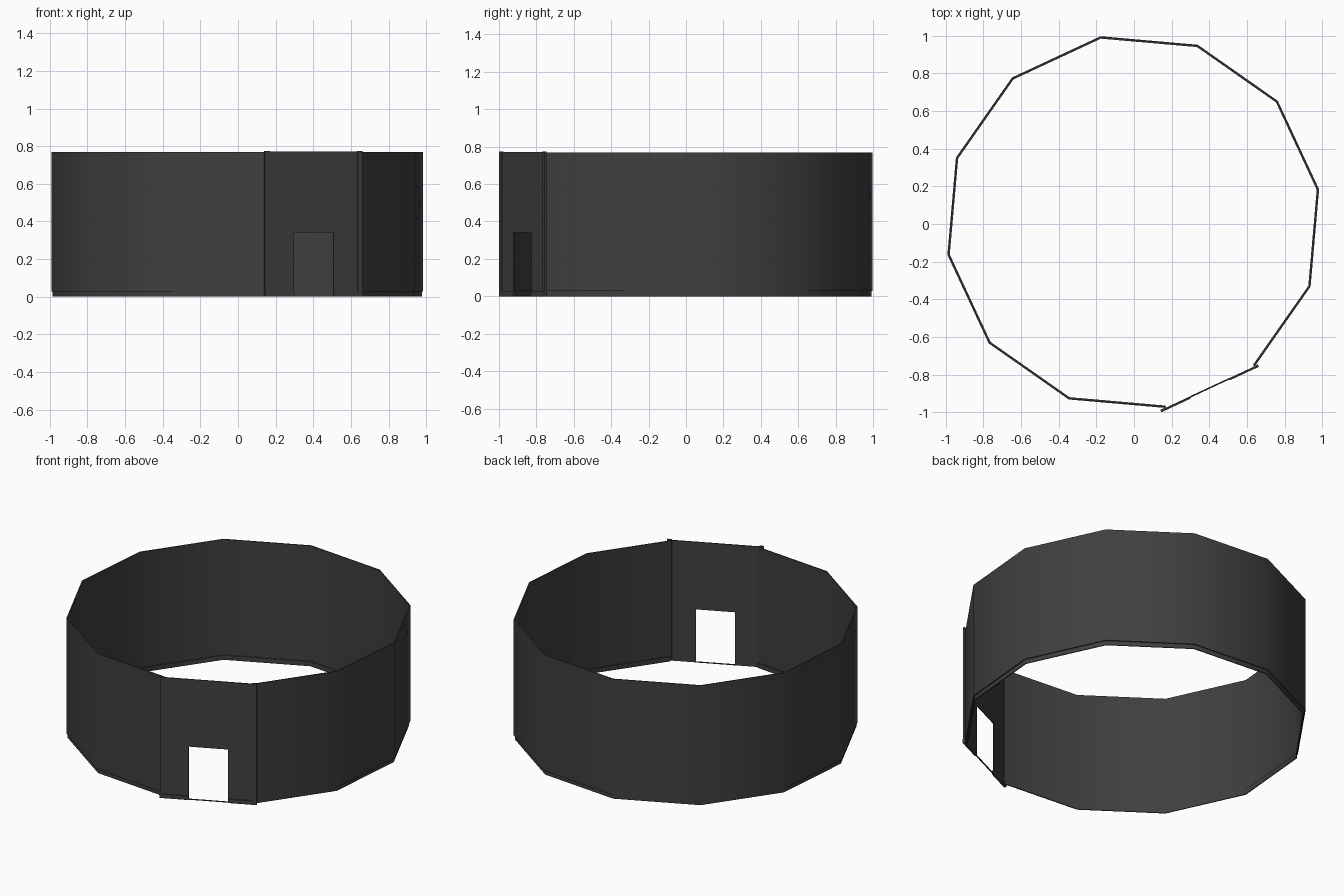
import bpy, bmesh, math
from mathutils import Matrix

if "Cube" in bpy.data.objects:
    bpy.data.objects.remove(bpy.data.objects["Cube"])

CX, CY = -0.004, 0.01
SIDES, DOOR_ANGLE = 12, -65

grey = bpy.data.materials.new("charcoal_grey")
grey.diffuse_color = (0.05, 0.05, 0.05, 1)
grey.use_nodes = True
grey.node_tree.nodes["Principled BSDF"].inputs["Base Color"].default_value = grey.diffuse_color


def finish(name, bm, smooth=False):
    bmesh.ops.recalc_face_normals(bm, faces=bm.faces)
    me = bpy.data.meshes.new(name)
    bm.to_mesh(me)
    bm.free()
    me.materials.append(grey)
    ob = bpy.data.objects.new(name, me)
    bpy.context.collection.objects.link(ob)
    if smooth:
        bpy.ops.object.select_all(action='DESELECT')
        ob.select_set(True)
        bpy.context.view_layer.objects.active = ob
        bpy.ops.object.shade_smooth_by_angle(angle=math.radians(40))
    return ob


def open_ring(name, r_out, r_in, z0, z1):
    """Twelve-sided thin wall with the door side left open."""
    bm = bmesh.new()
    loops = []
    for k in range(SIDES):
        a = math.radians(DOOR_ANGLE + 15 + 30 * k)
        c, s = math.cos(a), math.sin(a)
        loops.append([bm.verts.new((CX + r * c, CY + r * s, z))
                      for r, z in ((r_out, z0), (r_out, z1), (r_in, z1), (r_in, z0))])
    for a, b in zip(loops, loops[1:]):
        for i in range(4):
            j = (i + 1) % 4
            bm.faces.new((a[i], b[i], b[j], a[j]))
    bm.faces.new(loops[0])
    bm.faces.new(loops[-1][::-1])
    return finish(name, bm, True)


# Local frame of the door side: x along the wall, y inward, z up
ang = math.radians(DOOR_ANGLE)
frame = (Matrix.Translation((CX + 0.97 * math.cos(ang), CY + 0.97 * math.sin(ang), 0))
         @ Matrix.Rotation(ang + math.pi / 2, 4, 'Z')
         @ Matrix.Translation((-0.006, 0, 0)))


def prism(name, outline, y0, y1):
    """Extrude an x-z outline through the door wall's thickness."""
    bm = bmesh.new()
    face = bm.faces.new([bm.verts.new((x, y0, z)) for x, z in outline])
    ext = bmesh.ops.extrude_face_region(bm, geom=[face])
    new = [v for v in ext["geom"] if isinstance(v, bmesh.types.BMVert)]
    bmesh.ops.translate(bm, verts=new, vec=(0, y1 - y0, 0))
    bm.transform(frame)
    return finish(name, bm)


def rect(x0, x1, z0, z1):
    return [(x0, z0), (x1, z0), (x1, z1), (x0, z1)]


# Curved wall and its slightly recessed base trim
open_ring("ring_wall", 1.003, 0.996, 0.027, 0.77)
open_ring("base_trim", 0.996, 0.990, 0.0, 0.03)

# Flat front panel with a doorway
W, D, H = 0.285, 0.116, 0.34
prism("door_panel", [(-W, 0.003), (-D, 0.003), (-D, H), (D, H), (D, 0.003),
                     (W, 0.003), (W, 0.772), (-W, 0.772)], -0.003, 0.003)

# Edge posts and skirting on each side of the doorway
for side, s in (("left", -1), ("right", 1)):
    prism(side + "_edge_post", rect(s * 0.258, s * 0.286, 0.0, 0.775), -0.007, 0.005)
    prism(side + "_skirting", rect(s * D, s * 0.286, 0.0, 0.025), -0.009, 0.003)

# Thin sill under the doorway
prism("door_sill", rect(-D, D, 0.0, 0.004), -0.004, 0.004)
